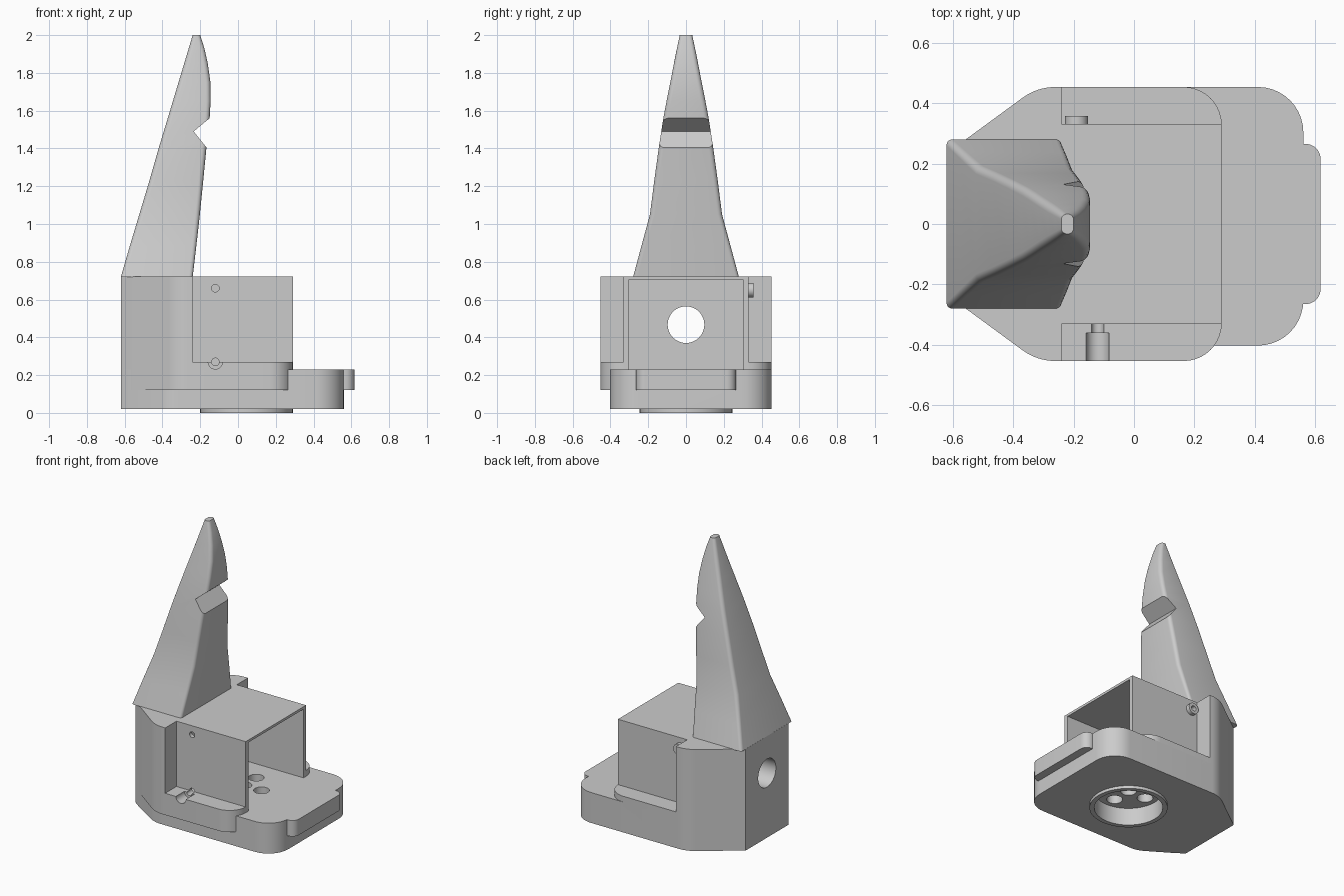
import bpy, bmesh, math
from mathutils import Vector, Matrix

cube = bpy.data.objects.get("Cube")
if cube:
    bpy.data.objects.remove(cube, do_unlink=True)

grey = bpy.data.materials.new("plain grey")
grey.use_nodes = True
grey.diffuse_color = (0.6, 0.6, 0.6, 1)
grey.node_tree.nodes["Principled BSDF"].inputs["Base Color"].default_value = (0.6, 0.6, 0.6, 1)


def finish(name, bm):
    bmesh.ops.recalc_face_normals(bm, faces=bm.faces)
    mesh = bpy.data.meshes.new(name)
    bm.to_mesh(mesh)
    bm.free()
    mesh.materials.append(grey)
    ob = bpy.data.objects.new(name, mesh)
    bpy.context.collection.objects.link(ob)
    return ob


def rounded(points, steps=10):
    """Outline from (x, y, tangent length) corners, each rounded by an arc."""
    out = []
    for i, (x, y, t) in enumerate(points):
        p = Vector((x, y, 0))
        if not t:
            out.append(p)
            continue
        d1 = (Vector((*points[i - 1][:2], 0)) - p).normalized()
        d2 = (Vector((*points[(i + 1) % len(points)][:2], 0)) - p).normalized()
        c = p + (d1 + d2).normalized() * t / math.cos(d1.angle(d2) / 2)
        a, b = p + d1 * t - c, p + d2 * t - c
        for k in range(steps + 1):
            out.append(c + a.normalized().slerp(b.normalized(), k / steps) * a.length)
    return out


def loft(name, rings):
    """Skin equal-length rings and cap both ends."""
    bm = bmesh.new()
    loops = [[bm.verts.new(v) for v in ring] for ring in rings]
    n = len(loops[0])
    for lo, hi in zip(loops, loops[1:]):
        for i in range(n):
            j = (i + 1) % n
            bm.faces.new((lo[i], lo[j], hi[j], hi[i]))
    bm.faces.new(loops[0][::-1])
    bm.faces.new(loops[-1])
    return finish(name, bm)


def prism(name, points, z0, z1):
    out = rounded(points)
    return loft(name, [[(p.x, p.y, z) for p in out] for z in (z0, z1)])


def block(name, x0, x1, y0, y1, z0, z1):
    return prism(name, [(x0, y0, 0), (x1, y0, 0), (x1, y1, 0), (x0, y1, 0)], z0, z1)


def cylinder(name, radius, start, end, sides=48):
    a, b = Vector(start), Vector(end)
    turn = (b - a).to_track_quat('Z', 'Y').to_matrix().to_4x4()
    bm = bmesh.new()
    bmesh.ops.create_cone(bm, cap_ends=True, segments=sides, radius1=radius, radius2=radius,
                          depth=(b - a).length, matrix=Matrix.Translation((a + b) / 2) @ turn)
    return finish(name, bm)


def combine(ob, other, operation):
    other.hide_render = True
    mod = ob.modifiers.new(operation.lower(), 'BOOLEAN')
    mod.object, mod.operation, mod.solver = other, operation, 'EXACT'
    bpy.ops.object.select_all(action='DESELECT')
    bpy.context.view_layer.objects.active = ob
    ob.select_set(True)
    bpy.ops.object.modifier_apply(modifier=mod.name)
    bpy.data.objects.remove(other, do_unlink=True)


def cut(ob, *cutters):
    for c in cutters:
        combine(ob, c, 'DIFFERENCE')


def join(ob, *parts):
    for p in parts:
        combine(ob, p, 'UNION')


BACK, MID, FRONT, SIDE, TOP = -0.62, -0.24, 0.29, 0.453, 0.722


def body_outline(end, corner):
    return [(BACK, -0.233, 0), (-0.32, -SIDE, 0.06), (end, -SIDE, corner),
            (end, SIDE, corner), (-0.32, SIDE, 0.06), (BACK, 0.233, 0)]


# Base plate with front tab and round mounting socket underneath
base = prism("base_plate", [(BACK, -0.233, 0), (-0.57, -0.27, 0), (-0.36, -0.402, 0.05),
                            (0.56, -0.402, 0.15), (0.56, SIDE, 0.15),
                            (-0.32, SIDE, 0.06), (BACK, 0.233, 0)], 0.02, 0.23)
join(base, prism("front_tab", [(0.5, -0.265, 0), (0.617, -0.265, 0.05),
                               (0.617, 0.265, 0.05), (0.5, 0.265, 0)], 0.12, 0.23))
hub = 0.045
join(base, cylinder("socket_rim", 0.245, (hub, 0, 0), (hub, 0, 0.06)))
cut(base, cylinder("socket_cutter", 0.215, (hub, 0, -0.1), (hub, 0, 0.12)))
for dx, dy in ((0, 0), (0.135, 0), (-0.135, 0), (0, 0.135), (0, -0.135)):
    cut(base, cylinder("bolt_cutter", 0.05, (hub + dx, dy, 0.05), (hub + dx, dy, 0.3), 32))

# Housing: side ledges, tall rear block and hollow front box
housing = prism("housing", body_outline(FRONT, 0.125), 0.12, 0.27)
join(housing, prism("rear_block", body_outline(MID, 0), 0.2, TOP),
     block("box", -0.3, FRONT, -0.33, 0.33, 0.2, TOP))
join(housing, cylinder("side_boss", 0.038, (-0.19, 0.315, 0.65), (-0.19, 0.357, 0.65), 32))
cut(housing,
    block("cavity_cutter", MID, 0.5, -0.302, 0.302, 0.05, 0.705),
    cylinder("rear_hole_cutter", 0.097, (-0.8, 0, 0.467), (-0.1, 0, 0.467)),
    cylinder("screw_seat_cutter", 0.038, (-0.12, -0.5, 0.27), (-0.12, -0.36, 0.27), 32),
    cylinder("low_screw_cutter", 0.02, (-0.12, -0.5, 0.27), (-0.12, -0.28, 0.27), 24),
    cylinder("high_screw_cutter", 0.02, (-0.12, -0.5, 0.66), (-0.12, -0.28, 0.66), 24),
    cylinder("boss_hole_cutter", 0.018, (-0.19, 0.28, 0.65), (-0.19, 0.5, 0.65), 24))

# Tapered finger: height, back x, front x, half width, corner rounding
sections = [(0.72, -0.62, -0.24, 0.28, 0.02), (0.88, -0.574, -0.221, 0.237, 0.022),
            (1.05, -0.523, -0.202, 0.191, 0.025), (1.23, -0.469, -0.184, 0.168, 0.025),
            (1.405, -0.419, -0.167, 0.144, 0.025), (1.56, -0.372, -0.15, 0.12, 0.025),
            (1.65, -0.345, -0.145, 0.103, 0.025), (1.75, -0.315, -0.146, 0.083, 0.025),
            (1.85, -0.285, -0.16, 0.064, 0.025), (1.93, -0.261, -0.178, 0.048, 0.022),
            (2.0, -0.24, -0.2, 0.033, 0.018)]
rings = []
for z, x0, x1, w, r in sections:
    outline = rounded([(x0, -w, r), (x1, -w, r), (x1, w, r), (x0, w, r)], 5)
    rings.append([(p.x, p.y, z) for p in outline])
finger = loft("finger", rings)

# V-shaped grip notch across the finger's front
wedge = [(-0.235, 1.49), (0, 1.197), (0, 1.684)]
cut(finger, loft("notch_cutter", [[(x, y, z) for x, z in wedge] for y in (-0.4, 0.4)]))

for ob in (base, housing, finger):
    bpy.ops.object.select_all(action='DESELECT')
    bpy.context.view_layer.objects.active = ob
    ob.select_set(True)
    bpy.ops.object.shade_smooth_by_angle(angle=math.radians(25))
